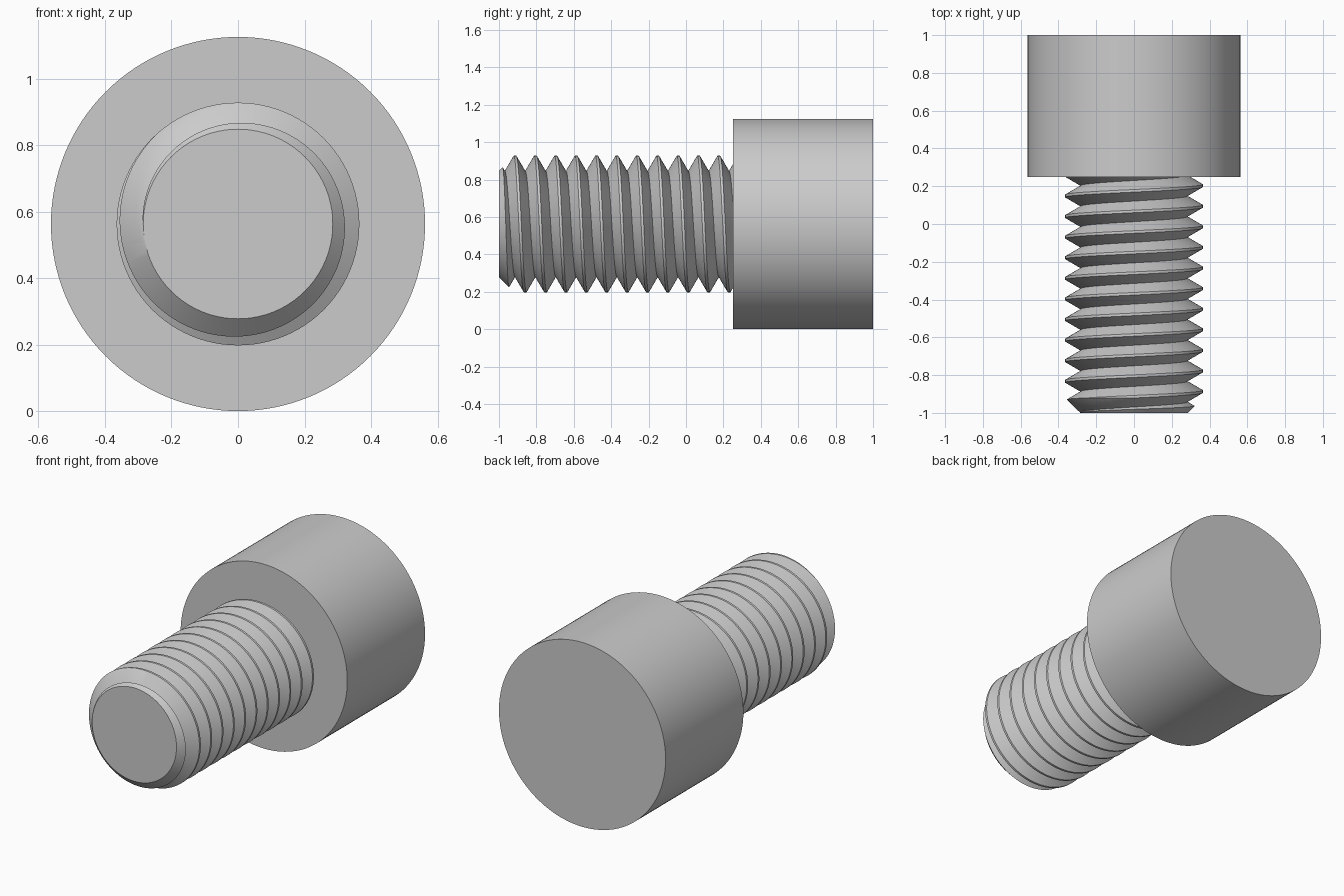
import bpy, bmesh, math

if "Cube" in bpy.data.objects:
    bpy.data.objects.remove(bpy.data.objects["Cube"])

AXIS_Z = 0.5625          # height of the bolt axis
HEAD_R = 0.5625
PITCH, CREST_R, ROOT_R = 0.109, 0.365, 0.283
N = 96                   # steps per thread turn


def add_object(name, bm):
    bmesh.ops.recalc_face_normals(bm, faces=bm.faces)
    mesh = bpy.data.meshes.new(name)
    bm.to_mesh(mesh)
    bm.free()
    ob = bpy.data.objects.new(name, mesh)
    bpy.context.collection.objects.link(ob)
    return ob


def lathe(name, profile, steps):
    """Turn (radius, y) points around the bolt axis, with flat end caps."""
    bm = bmesh.new()
    rings = [[bm.verts.new((r * math.cos(2 * math.pi * i / steps), y,
                            AXIS_Z + r * math.sin(2 * math.pi * i / steps)))
              for i in range(steps)] for r, y in profile]
    for a, b in zip(rings, rings[1:]):
        for i in range(steps):
            j = (i + 1) % steps
            bm.faces.new((a[i], a[j], b[j], b[i]))
    bm.faces.new(rings[0])
    bm.faces.new(rings[-1])
    return add_object(name, bm)


def thread(name, first_crest, turns):
    """Helical V thread with a narrow flat crest, closed at both ends."""
    bm = bmesh.new()

    def row(radius, shift, count):
        verts = []
        for i in range(count):
            t = -2 * math.pi * i / N
            verts.append(bm.verts.new((radius * math.cos(t),
                                       first_crest + shift + PITCH * i / N,
                                       AXIS_Z + radius * math.sin(t))))
        return verts

    m = turns * N
    root = row(ROOT_R, -PITCH / 2, m + N + 1)
    low = row(CREST_R, -PITCH / 16, m + 1)
    high = row(CREST_R, PITCH / 16, m + 1)
    for a, b in ((root, low), (low, high), (high, root[N:])):
        for i in range(m):
            bm.faces.new((a[i], a[i + 1], b[i + 1], b[i]))
    # fan caps
    start = bm.verts.new((0, first_crest, AXIS_Z))
    end = bm.verts.new((0, first_crest + PITCH * turns, AXIS_Z))
    for e in [e for e in bm.edges if e.is_boundary]:
        v, w = e.verts
        bm.faces.new((v, w, start if v.co.y < -0.5 else end))
    return add_object(name, bm)


# Head
head = lathe("bolt_head", [(HEAD_R, 0.25), (HEAD_R, 1.0)], 128)

# Threaded shank, trimmed to length with a chamfered tip
shank = thread("threaded_shank", 0.203 - 13 * PITCH, 15)
trim = lathe("shank_trim", [(0.285, -1.0), (0.385, -0.9), (0.385, 0.28)], 128)
trim.hide_render = True
mod = shank.modifiers.new("trim", 'BOOLEAN')
mod.operation = 'INTERSECT'
mod.solver = 'EXACT'
mod.object = trim
bpy.context.view_layer.objects.active = shank
bpy.ops.object.modifier_apply(modifier=mod.name)
bpy.data.objects.remove(trim)

# Smooth shading with sharp edges kept
bpy.ops.object.select_all(action='DESELECT')
for ob in (head, shank):
    ob.select_set(True)
bpy.context.view_layer.objects.active = head
bpy.ops.object.shade_smooth_by_angle(angle=math.radians(30))
